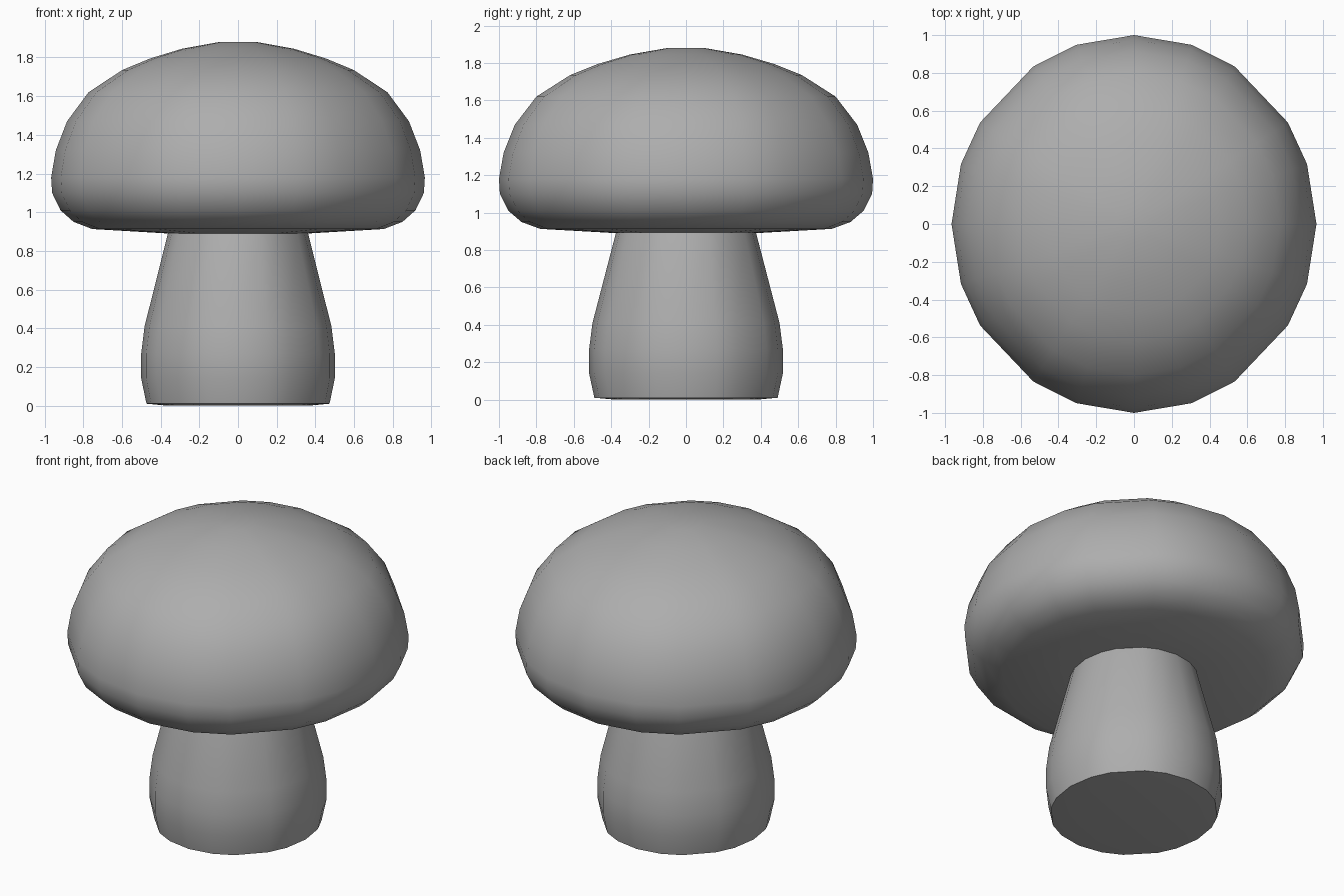
import bpy
import bmesh
from math import cos, sin, radians, pi

cube = bpy.data.objects.get("Cube")
if cube:
    bpy.data.objects.remove(cube, do_unlink=True)

grey = bpy.data.materials.new("plain grey")
grey.use_nodes = True
colour = (0.42, 0.42, 0.42, 1)
grey.diffuse_color = colour
grey.node_tree.nodes["Principled BSDF"].inputs["Base Color"].default_value = colour

# Slightly uneven facets around each quarter turn, mirrored into a full ring
quarter = [radians(a) for a in (0, 18.5, 32.5, 56.5, 71.5)]
half = quarter + [pi / 2] + [pi - a for a in reversed(quarter[1:])]
ring_angles = half + [a + pi for a in half]
WIDTH = 0.966  # the body is a little narrower across x than y


def lathe(name, profile, sharp_angle):
    """Turn a (radius, height) profile into a closed, smooth solid."""
    bm = bmesh.new()
    rings = [[bm.verts.new((r * WIDTH * cos(a), r * sin(a), z))
              for a in ring_angles] for r, z in profile]
    n = len(ring_angles)
    for low, high in zip(rings, rings[1:]):
        for i in range(n):
            j = (i + 1) % n
            bm.faces.new((low[i], low[j], high[j], high[i]))
    bm.faces.new(rings[0][::-1])
    bm.faces.new(rings[-1])
    bmesh.ops.recalc_face_normals(bm, faces=bm.faces)
    mesh = bpy.data.meshes.new(name)
    bm.to_mesh(mesh)
    bm.free()
    mesh.materials.append(grey)
    obj = bpy.data.objects.new(name, mesh)
    bpy.context.collection.objects.link(obj)
    bpy.ops.object.select_all(action="DESELECT")
    obj.select_set(True)
    bpy.context.view_layer.objects.active = obj
    bpy.ops.object.shade_smooth_by_angle(angle=radians(sharp_angle))
    return obj


# Bulging stem with a crisp, almost flat base
lathe("stem", [(0.38, 0), (0.49, 0.01), (0.518, 0.14), (0.518, 0.27),
               (0.5, 0.41), (0.375, 0.89), (0.36, 0.93)], 50)

# Rounded cap with a shallow underside
lathe("cap", [(0.3, 0.89), (0.375, 0.89), (0.78, 0.913), (0.88, 0.95),
              (0.95, 1.01), (0.995, 1.1), (1.0, 1.18), (0.975, 1.32),
              (0.915, 1.47), (0.8, 1.62), (0.62, 1.735), (0.47, 1.795),
              (0.3, 1.845), (0.1, 1.88)], 60)
